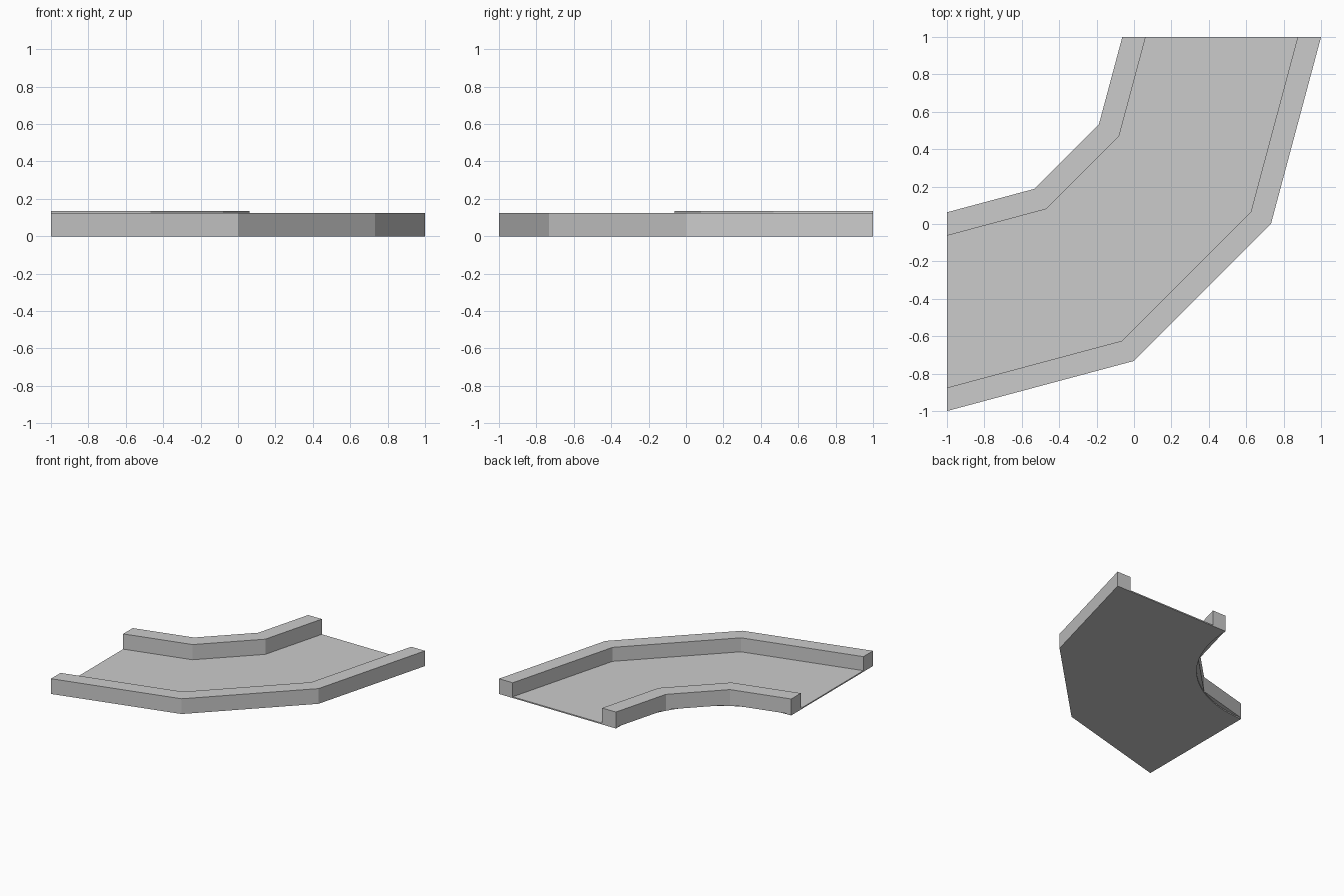
import bpy, bmesh
from math import sin, cos, pi

if "Cube" in bpy.data.objects:
    bpy.data.objects.remove(bpy.data.objects["Cube"])

CX, CY = -1.0, 1.0  # centre of the quarter-turn


def arc(radius, segments):
    """Quarter-turn points from the left end to the back end."""
    return [(CX + radius * sin(pi / 2 * i / segments),
             CY - radius * cos(pi / 2 * i / segments)) for i in range(segments + 1)]


def slab(name, inner, outer, z0, z1):
    """Extrude the plan outline between two arcs from z0 to z1."""
    bm = bmesh.new()
    outline = outer + inner[::-1]
    face = bm.faces.new([bm.verts.new((x, y, z0)) for x, y in outline])
    top = bmesh.ops.extrude_face_region(bm, geom=[face], use_keep_orig=True)
    verts = [v for v in top["geom"] if isinstance(v, bmesh.types.BMVert)]
    bmesh.ops.translate(bm, verts=verts, vec=(0, 0, z1 - z0))
    bmesh.ops.recalc_face_normals(bm, faces=bm.faces)
    bmesh.ops.triangulate(bm, faces=[f for f in bm.faces if len(f.verts) > 4])
    mesh = bpy.data.meshes.new(name)
    bm.to_mesh(mesh)
    bm.free()
    obj = bpy.data.objects.new(name, mesh)
    bpy.context.collection.objects.link(obj)
    return obj


# Faceted outer kerb, resting on the ground
slab("outer_wall", arc(1.875, 3), arc(2.0, 3), 0.0, 0.125)

# Faceted inner kerb, resting on the floor plate
slab("inner_wall", arc(0.9375, 3), arc(1.0625, 3), 0.01, 0.135)

# Thin floor plate with a rounded inner edge, meeting the outer kerb
slab("floor", arc(0.9375, 24), arc(1.875, 3), 0.0, 0.01)
